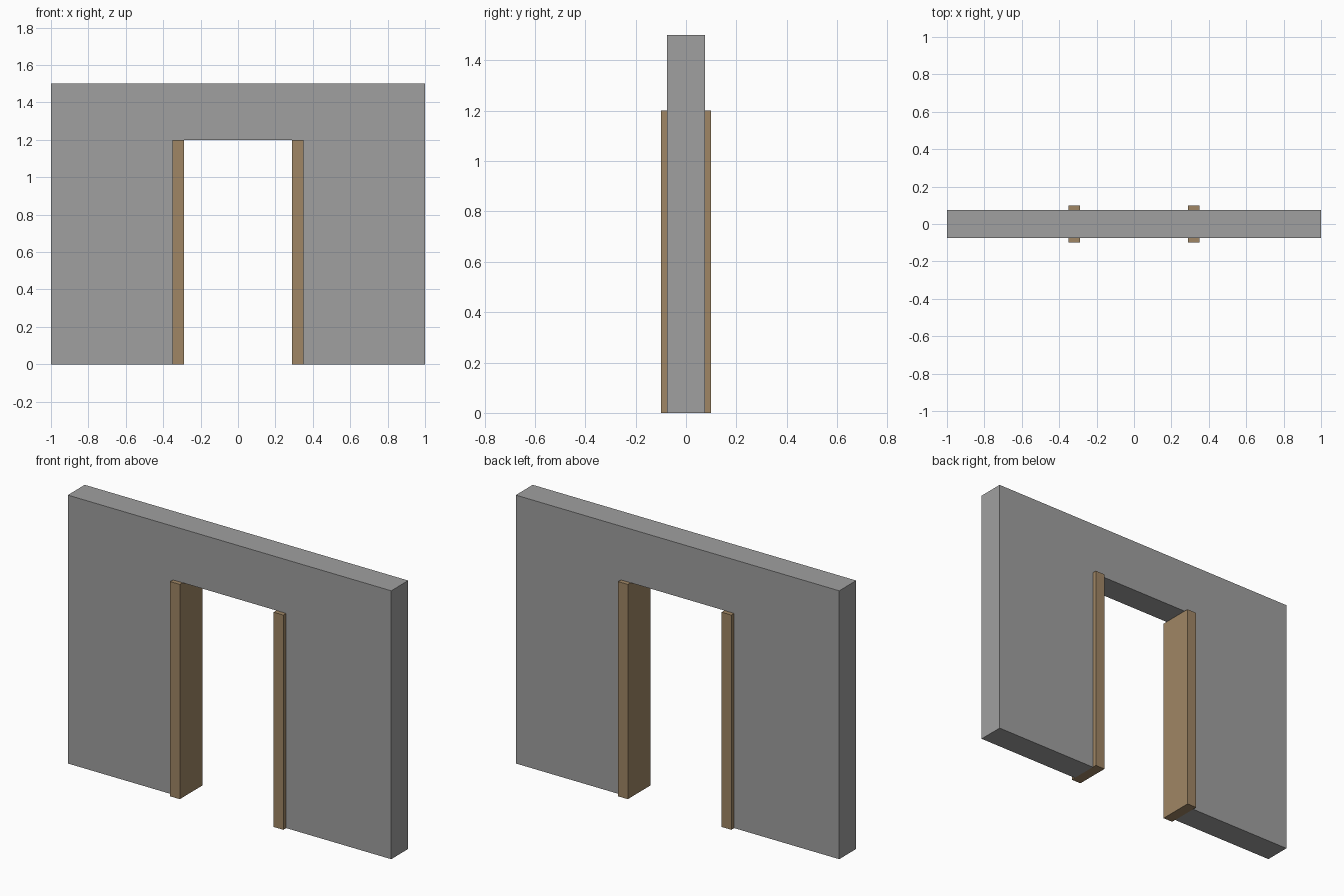
import bpy
import bmesh

if "Cube" in bpy.data.objects:
    bpy.data.objects.remove(bpy.data.objects["Cube"])


def material(name, rgb):
    mat = bpy.data.materials.new(name)
    mat.diffuse_color = (*rgb, 1.0)
    mat.use_nodes = True
    mat.node_tree.nodes["Principled BSDF"].inputs["Base Color"].default_value = mat.diffuse_color
    return mat


def extrude_profile(name, points, half_depth, mat):
    """Extrude an x-z outline symmetrically along y."""
    bm = bmesh.new()
    face = bm.faces.new([bm.verts.new((x, -half_depth, z)) for x, z in points])
    result = bmesh.ops.extrude_face_region(bm, geom=[face])
    verts = [v for v in result["geom"] if isinstance(v, bmesh.types.BMVert)]
    bmesh.ops.translate(bm, verts=verts, vec=(0, 2 * half_depth, 0))
    bmesh.ops.recalc_face_normals(bm, faces=bm.faces)
    mesh = bpy.data.meshes.new(name)
    bm.to_mesh(mesh)
    bm.free()
    mesh.materials.append(mat)
    obj = bpy.data.objects.new(name, mesh)
    bpy.context.collection.objects.link(obj)
    return obj


grey = material("wall grey", (0.35, 0.35, 0.35))
brown = material("wood brown", (0.35, 0.24, 0.13))

DOOR_HALF, DOOR_TOP = 0.35, 1.2
JAMB_INNER = 0.29

# Wall with a doorway reaching the floor
extrude_profile("wall", [
    (-1, 0), (-DOOR_HALF, 0), (-DOOR_HALF, DOOR_TOP), (DOOR_HALF, DOOR_TOP),
    (DOOR_HALF, 0), (1, 0), (1, 1.5), (-1, 1.5)], 0.075, grey)

# Door jambs, slightly deeper than the wall
for side, label in ((-1, "left"), (1, "right")):
    a, b = side * JAMB_INNER, side * DOOR_HALF
    extrude_profile(label + "_door_jamb",
                    [(a, 0), (b, 0), (b, DOOR_TOP), (a, DOOR_TOP)], 0.1, brown)
